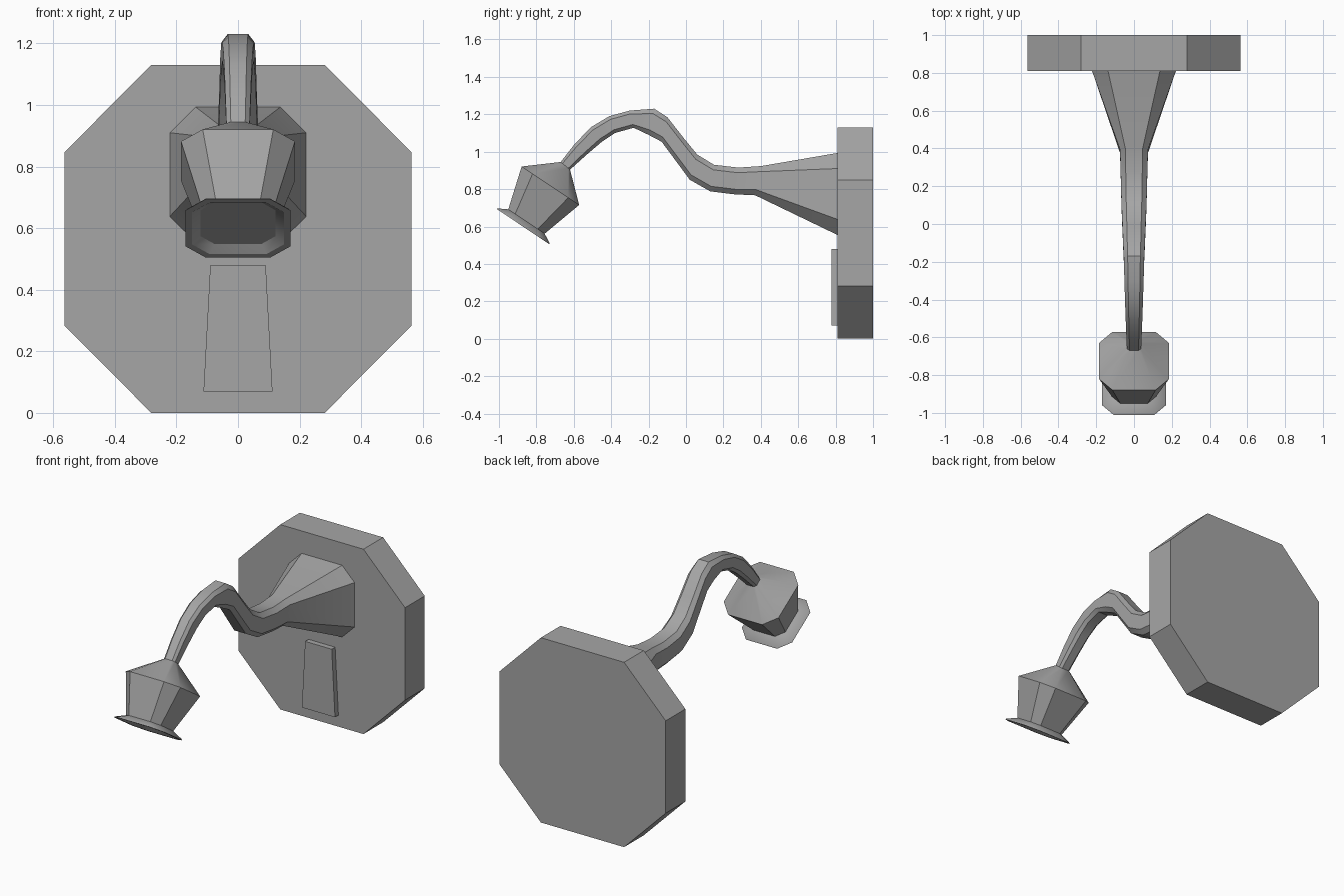
import bpy, bmesh, math
from mathutils import Vector

cube = bpy.data.objects.get("Cube")
if cube:
    bpy.data.objects.remove(cube)

grey = bpy.data.materials.new("plain grey")
grey.use_nodes = True
colour = (0.38, 0.38, 0.38, 1)
grey.diffuse_color = colour
grey.node_tree.nodes["Principled BSDF"].inputs["Base Color"].default_value = colour


def finish(name, bm):
    bmesh.ops.recalc_face_normals(bm, faces=bm.faces[:])
    mesh = bpy.data.meshes.new(name)
    bm.to_mesh(mesh)
    bm.free()
    mesh.materials.append(grey)
    obj = bpy.data.objects.new(name, mesh)
    bpy.context.collection.objects.link(obj)
    bpy.ops.object.select_all(action="DESELECT")
    obj.select_set(True)
    bpy.context.view_layer.objects.active = obj
    bpy.ops.object.shade_smooth_by_angle(angle=math.radians(30))
    return obj


def octagon(top, bottom, half_width, flat=0.62):
    """Chamfered rectangle from its top and bottom (y, z) points."""
    top, bottom = Vector((0, *top)), Vector((0, *bottom))
    centre, up = (top + bottom) / 2, (top - bottom) / 2
    side = Vector((half_width, 0, 0))
    quarter = [(1, flat), (flat, 1)]
    shape = quarter + [(-a, b) for a, b in reversed(quarter)]
    shape += [(-a, -b) for a, b in shape]
    return [centre + side * a + up * b for a, b in shape]


def loft(name, rings):
    bm = bmesh.new()
    loops = [[bm.verts.new(p) for p in ring] for ring in rings]
    for low, high in zip(loops, loops[1:]):
        for i in range(len(low)):
            j = (i + 1) % len(low)
            bm.faces.new((low[i], low[j], high[j], high[i]))
    bm.faces.new(loops[0])
    bm.faces.new(loops[-1])
    return finish(name, bm)


# Octagonal wall plate
loft("wall_plate", [octagon((y, 1.13), (y, 0), 0.563, 0.5) for y in (0.81, 1)])

# Tapered panel on the lower front of the plate
bm = bmesh.new()
bmesh.ops.create_cube(bm, size=1)
for v in bm.verts:
    half = 0.09 if v.co.z > 0 else 0.112
    v.co = (math.copysign(half, v.co.x), 0.797 + v.co.y * 0.04, 0.275 + v.co.z * 0.41)
finish("front_panel", bm)

# Curved arm: upper and lower edge of each section, from wall to tip
upper = [(.40, .923), (.28, .915), (.15, .93), (.06, .985), (-.01, 1.07), (-.10, 1.185),
         (-.17, 1.23), (-.30, 1.22), (-.41, 1.19), (-.51, 1.13), (-.60, 1.035), (-.67, .945)]
lower = [(.37, .767), (.26, .772), (.13, .788), (.02, .85), (-.05, .945), (-.13, 1.053),
         (-.20, 1.09), (-.28, 1.128), (-.38, 1.1), (-.45, 1.053), (-.53, .985), (-.62, .904)]
sections = [octagon((0.82, 0.995), (0.82, 0.55), 0.225)]
for i, (a, b) in enumerate(zip(upper, lower)):
    sections.append(octagon(a, b, 0.074 - 0.0033 * i))
loft("arm", sections)

# Tilted head: shoulder, body, flared rim and shallow recess
axis = Vector((-0.556, -0.831))
across = Vector((-0.831, 0.556))
widest = Vector((-0.725, 0.818))
rings = [octagon(upper[-1], lower[-1], 0.037)]
for along, radius in [(0, 0.185), (0.23, 0.117), (0.257, 0.166), (0.263, 0.17),
                      (0.263, 0.15), (0.243, 0.122)]:
    centre = widest + axis * along
    rings.append(octagon(centre + across * radius, centre - across * radius, radius))
loft("head", rings)
